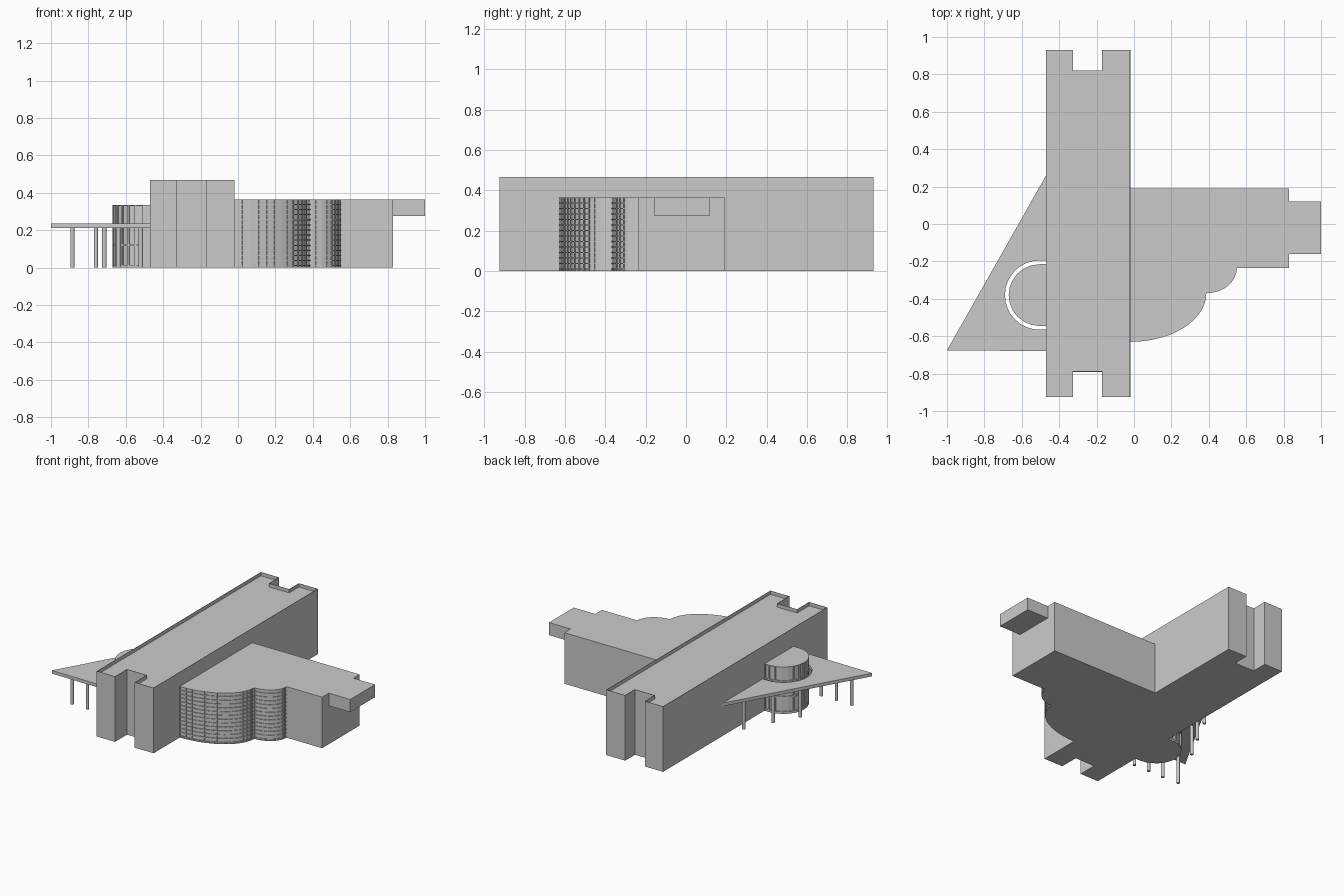
import bpy, bmesh, math

if "Cube" in bpy.data.objects:
    bpy.data.objects.remove(bpy.data.objects["Cube"])


def arc(cx, cy, rx, ry, a0, a1, n):
    out = []
    for i in range(n + 1):
        a = math.radians(a0 + (a1 - a0) * i / n)
        out.append((cx + rx * math.cos(a), cy + ry * math.sin(a)))
    return out


def prism(name, pts, levels, glazed=(), frame=0.004, depth=0.006, parapet=0.0):
    """Extruded outline; wall edges listed in 'glazed' get recessed windows."""
    bm = bmesh.new()
    rings = [[bm.verts.new((x, y, z)) for x, y in pts] for z in levels]
    n = len(pts)
    bm.faces.new(rings[0][::-1])
    roof = bm.faces.new(rings[-1])
    panes = []
    for lo, hi in zip(rings, rings[1:]):
        for i in range(n):
            j = (i + 1) % n
            f = bm.faces.new((lo[i], lo[j], hi[j], hi[i]))
            if i in glazed:
                panes.append(f)
    bm.normal_update()
    if panes:
        bmesh.ops.inset_individual(bm, faces=panes, thickness=frame, depth=0)
        for f in panes:
            d = f.normal * depth
            walls = bmesh.ops.extrude_discrete_faces(bm, faces=[f])["faces"]
            for w in walls:
                bmesh.ops.translate(bm, verts=w.verts[:], vec=-d)
    if parapet:
        bmesh.ops.inset_region(bm, faces=[roof], thickness=0.004)
        inner = bmesh.ops.extrude_discrete_faces(bm, faces=[roof])["faces"][0]
        bmesh.ops.translate(bm, verts=inner.verts[:], vec=(0, 0, -parapet))
    me = bpy.data.meshes.new(name)
    bm.to_mesh(me)
    bm.free()
    ob = bpy.data.objects.new(name, me)
    bpy.context.collection.objects.link(ob)
    return ob


def steps(z0, z1, n):
    return [z0 + (z1 - z0) * i / n for i in range(n + 1)]


# long main slab with a notch at each end and a sunken roof
L, R, N0, N1, F, B = -0.47, -0.02, -0.325, -0.17, -0.925, 0.93
prism("main_slab", [(L, F), (N0, F), (N0, -0.79), (N1, -0.79), (N1, F), (R, F),
                    (R, B), (N1, B), (N1, 0.82), (N0, 0.82), (N0, B), (L, B)],
      [0, 0.467], parapet=0.025)

# east wing with two curved, gridded window fronts
big = arc(-0.02, -0.37, 0.407, 0.26, -90, 0, 14)
small = arc(0.387, -0.235, 0.163, 0.135, -90, 0, 8)
wing = big + small[1:] + [(0.83, -0.235), (0.83, 0.19), (-0.02, 0.19)]
prism("east_wing", wing, [0] + steps(0.01, 0.365, 13), glazed=range(22))

# cantilevered box at the end of the wing
prism("end_box", [(0.83, -0.16), (1.0, -0.16), (1.0, 0.12), (0.83, 0.12)], [0.275, 0.365])

# rounded glazed lobby tower
tower = [(-0.47, -0.215)] + arc(-0.505, -0.38, 0.165, 0.165, 90, 270, 12) + [(-0.47, -0.545)]
prism("lobby_tower", tower, [0, 0.01, 0.12, 0.23, 0.335], glazed=range(14),
      frame=0.007, depth=0.008)

# triangular canopy cut out around the tower
canopy = [(-1.0, -0.675), (-0.47, -0.68), (-0.47, -0.565)]
canopy += arc(-0.505, -0.38, 0.185, 0.185, 270, 90, 16)
canopy += [(-0.47, -0.195), (-0.47, 0.26)]
prism("canopy", canopy, [0.212, 0.235])

# canopy posts
posts = [(-0.52, 0.09), (-0.62, -0.10), (-0.715, -0.27),
         (-0.885, -0.61), (-0.76, -0.615), (-0.64, -0.615), (-0.52, -0.615)]
for i, (x, y) in enumerate(posts):
    prism(f"canopy_post_{i + 1}", arc(x, y, 0.011, 0.011, 0, 330, 11), [0, 0.213])
